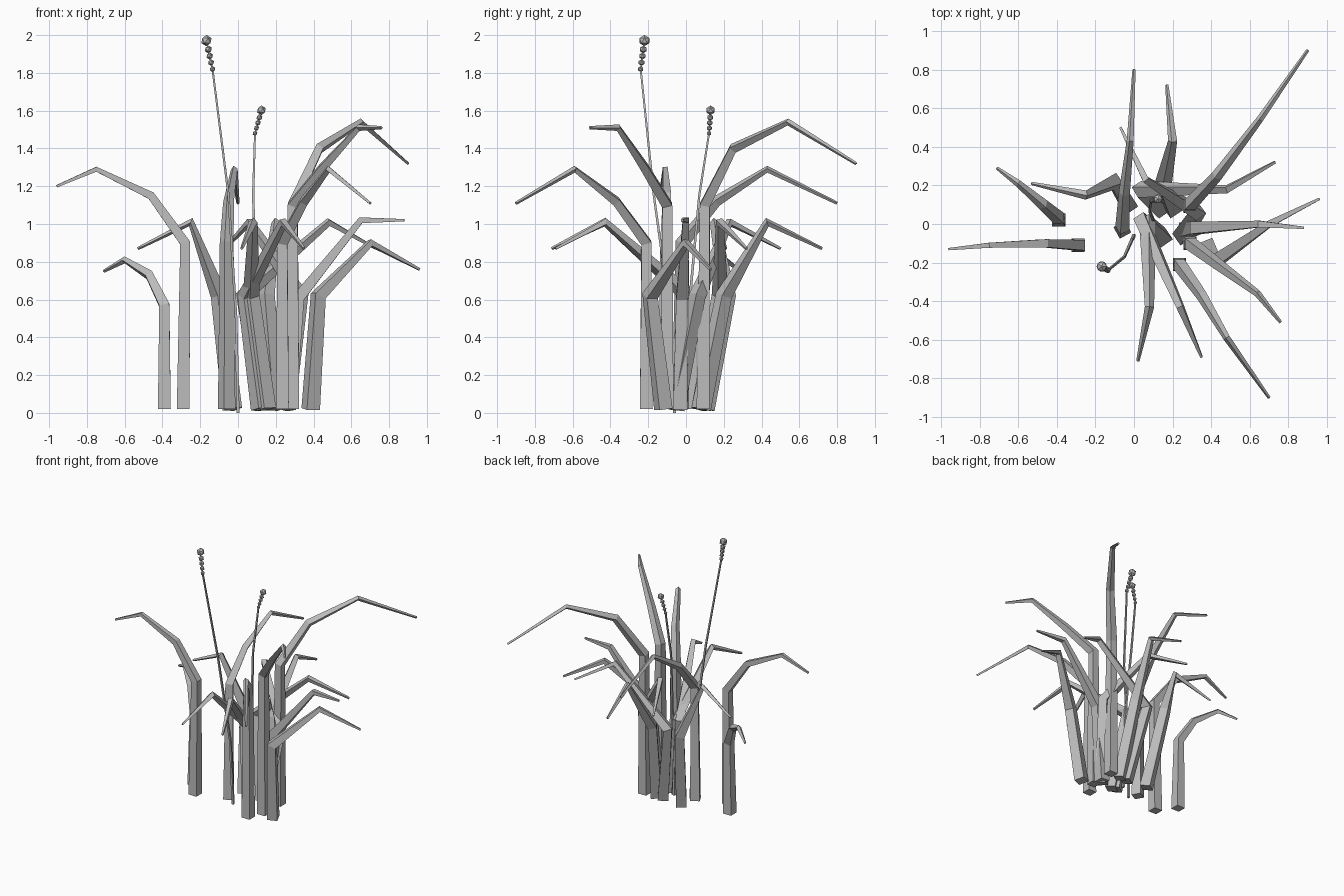
import bpy
import bmesh
from mathutils import Matrix, Vector

cube = bpy.data.objects.get("Cube")
if cube:
    bpy.data.objects.remove(cube, do_unlink=True)

# One plain grey for the whole plant
grey = bpy.data.materials.new("dry_reed_grey")
grey.use_nodes = True
colour = (0.5, 0.5, 0.5, 1)
grey.diffuse_color = colour
grey.node_tree.nodes["Principled BSDF"].inputs["Base Color"].default_value = colour


def finish(bm, name):
    """Turn a bmesh into a flat shaded object."""
    bmesh.ops.recalc_face_normals(bm, faces=bm.faces)
    mesh = bpy.data.meshes.new(name)
    bm.to_mesh(mesh)
    bm.free()
    mesh.materials.append(grey)
    obj = bpy.data.objects.new(name, mesh)
    bpy.context.scene.collection.objects.link(obj)
    return obj


def loft(bm, points, widths, yaw=0):
    """Sweep a tapering square along the points, carrying its frame along."""
    points = [Vector(p) for p in points]
    directions = [(b - a).normalized() for a, b in zip(points, points[1:])]
    across = Matrix.Rotation(yaw, 3, "Z") @ Vector((1, 0, 0))
    previous = Vector((0, 0, 1))
    rings = []
    for i, point in enumerate(points):
        before = directions[max(i - 1, 0)]
        after = directions[min(i, len(directions) - 1)]
        tangent = (before + after).normalized()
        across = previous.rotation_difference(tangent) @ across
        previous = tangent
        side = tangent.cross(across)
        half = widths[i] / 2
        rings.append([bm.verts.new(point + half * (across * u + side * v))
                      for u, v in ((-1, -1), (1, -1), (1, 1), (-1, 1))])
    for low, high in zip(rings, rings[1:]):
        for i in range(4):
            j = (i + 1) % 4
            bm.faces.new((low[i], low[j], high[j], high[i]))
    bm.faces.new(rings[0])
    bm.faces.new(rings[-1])


def blade(name, heights, plan, widths, yaw=0):
    """Build one leaf from its plan positions and the matching heights."""
    bm = bmesh.new()
    points = [(x, y, z) for (x, y), z in zip(plan, heights)]
    loft(bm, points, widths, yaw)
    return finish(bm, name)


# Upright leaves: straight column, then an arching, drooping end
upright_widths = (0.068, 0.054, 0.042, 0.026, 0.012)
medium = (0.02, 0.9, 1.12, 1.29, 1.11)
tall = (0.02, 1.1, 1.4, 1.54, 1.32)
blade("tall_leaf_back_left", tall,
      [(.29, .09), (.29, .1), (.43, .25), (.65, .54), (.9, .9)], upright_widths)
blade("tall_leaf_front_left", (0.02, 1.1, 1.3, 1.51, 1.51),
      [(.29, -.1), (.29, -.1), (.45, -.22), (.64, -.36), (.76, -.51)], upright_widths)
blade("medium_leaf_front", medium,
      [(.235, -.21), (.235, -.21), (.35, -.37), (.48, -.59), (.7, -.9)], upright_widths)
blade("medium_leaf_right", (0.02, 0.9, 1.15, 1.29, 1.2),
      [(-.29, -.11), (-.28, -.11), (-.46, -.1), (-.75, -.11), (-.96, -.13)], upright_widths)
blade("medium_leaf_back", medium,
      [(-.06, -.03), (-.06, -.02), (-.05, .16), (-.02, .43), (0, .8)], upright_widths, 0.5)
blade("short_leaf_right", (0.02, 0.57, 0.73, 0.81, 0.75),
      [(-.39, .02), (-.39, .03), (-.47, .1), (-.6, .21), (-.71, .29)], upright_widths)

# Leaning leaves: tilted stalk, one sharp rise and a folded tip
leaning_widths = (0.075, 0.064, 0.034, 0.012)
low = (0.02, 0.62, 1.01, 0.87)
leaning = {
    "leaning_leaf_back_right": [(-.03, .1), (-.1, .22), (-.25, .15), (-.53, .21)],
    "leaning_leaf_back": [(.2, .08), (.15, .2), (.2, .43), (.17, .72)],
    "leaning_leaf_front": [(.15, -.07), (.07, .01), (.08, -.43), (.02, -.71)],
    "leaning_leaf_front_left": [(.12, -.06), (.04, .02), (.24, -.43), (.35, -.69)],
    "leaning_leaf_back_left": [(.14, .08), (.03, .18), (.48, .18), (.73, .32)],
    "leaning_leaf_center": [(.25, -.06), (.33, .06), (.06, .23), (-.07, .5)],
}
for name, plan in leaning.items():
    blade(name, low, plan, leaning_widths, 0.6)
blade("leaning_leaf_far_left", (0.02, 0.62, 0.9, 0.76),
      [(.385, -.12), (.425, -.19), (.7, 0), (.96, .13)], leaning_widths, 0.4)
blade("leaning_leaf_left", (0.02, 0.61, 1.02, 1.02),
      [(.27, -.03), (.32, -.02), (.65, 0), (.88, -.02)], leaning_widths)


def seed_stalk(name, stem, tip, scale):
    """Thin stem carrying a string of faceted beads with a larger top bead."""
    bm = bmesh.new()
    loft(bm, stem, (0.016, 0.014, 0.012, 0.01))
    start, end = Vector(stem[-1]), Vector(tip)
    for i in range(5):
        radius = 0.03 if i == 4 else 0.016 + 0.0015 * i
        where = start.lerp(end, i * 0.23 if i < 4 else 1)
        bmesh.ops.create_icosphere(bm, subdivisions=1, radius=radius * scale,
                                   matrix=Matrix.Translation(where))
    loft(bm, (start, end), (0.008, 0.008))
    return finish(bm, name)


seed_stalk("tall_seed_stalk",
           [(0, -.06, 0), (-.01, -.08, .5), (-.05, -.17, 1.15), (-.135, -.24, 1.82)],
           (-.167, -.22, 1.971), 1)
seed_stalk("short_seed_stalk",
           [(.1, 0, .02), (.1, .02, .6), (.08, .07, 1.15), (.09, .122, 1.48)],
           (.124, .13, 1.602), 0.85)
